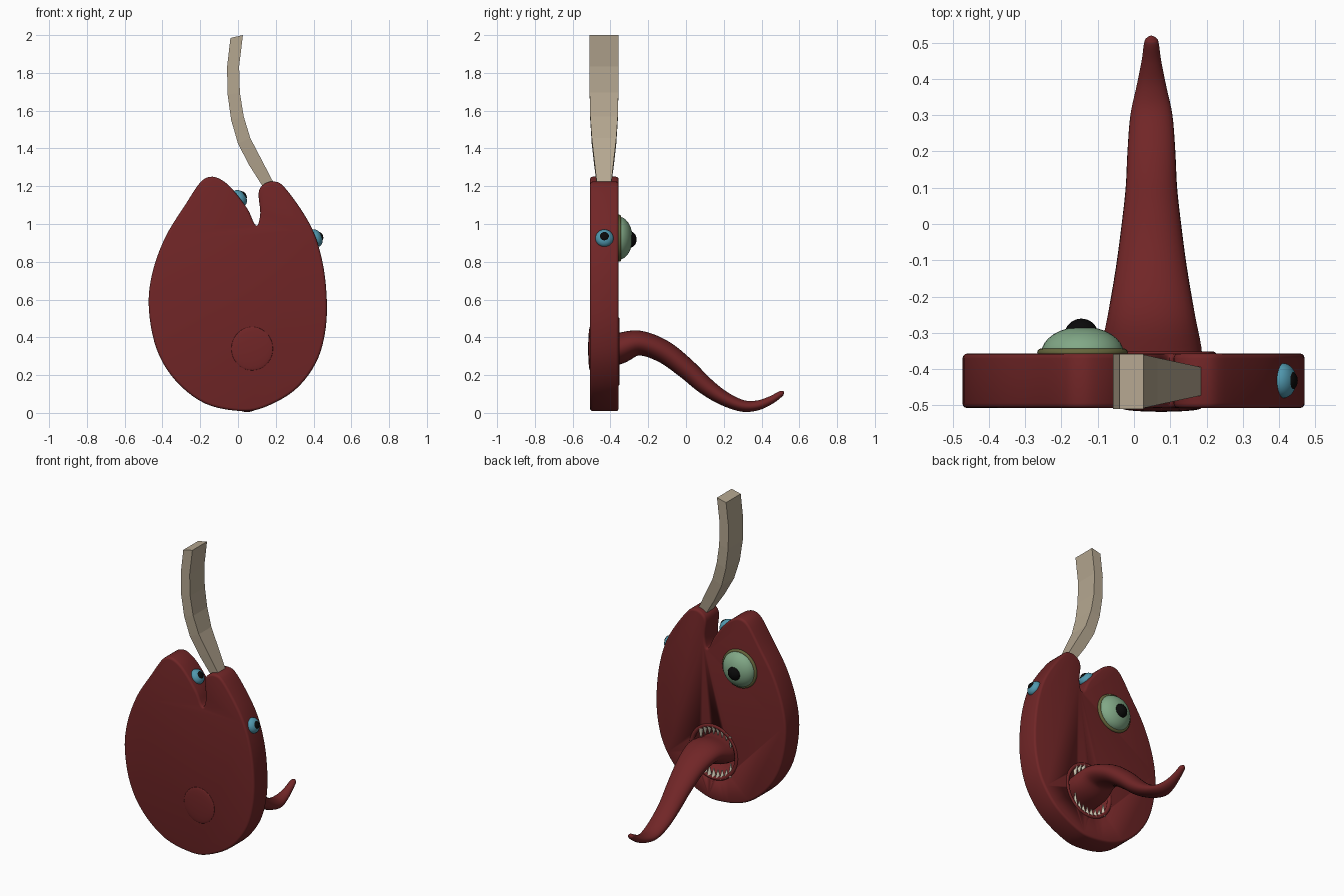
import bpy, bmesh, math
from mathutils import Vector

if "Cube" in bpy.data.objects:
    bpy.data.objects.remove(bpy.data.objects["Cube"])


def material(name, rgb):
    m = bpy.data.materials.new(name)
    m.diffuse_color = (*rgb, 1)
    m.use_nodes = True
    m.node_tree.nodes["Principled BSDF"].inputs["Base Color"].default_value = m.diffuse_color
    return m


RED = material("dark red skin", (0.165, 0.019, 0.02))
BONE = material("tan horn", (0.46, 0.385, 0.28))
TOOTH = material("cream tooth", (0.62, 0.57, 0.45))
GREEN = material("pale green eyeball", (0.22, 0.39, 0.24))
OLIVE = material("olive eyelid", (0.13, 0.13, 0.045))
BLUE = material("blue iris", (0.08, 0.31, 0.42))
BLACK = material("black pupil", (0.003, 0.003, 0.003))


def finish(name, mat, angle=40):
    ob = bpy.context.object
    ob.name = name
    ob.data.materials.clear()
    ob.data.materials.append(mat)
    if angle:
        bpy.ops.object.shade_smooth_by_angle(angle=math.radians(angle))
    return ob


def mesh_object(name, bm, mat, angle=40):
    bmesh.ops.recalc_face_normals(bm, faces=bm.faces)
    me = bpy.data.meshes.new(name)
    bm.to_mesh(me)
    bm.free()
    ob = bpy.data.objects.new(name, me)
    bpy.context.collection.objects.link(ob)
    bpy.ops.object.select_all(action='DESELECT')
    ob.select_set(True)
    bpy.context.view_layer.objects.active = ob
    return finish(name, mat, angle)


def ball(name, loc, scale, mat, normal=(0, 0, 1)):
    """Ellipsoid whose local z points along normal."""
    rot = Vector(normal).to_track_quat('Z', 'Y').to_euler()
    bpy.ops.mesh.primitive_uv_sphere_add(segments=32, ring_count=18, radius=1, location=loc, rotation=rot)
    bpy.context.object.scale = scale
    return finish(name, mat, 60)


def ring(name, loc, major, minor, scale, mat):
    """Torus lying in the xz plane."""
    bpy.ops.mesh.primitive_torus_add(location=loc, rotation=(math.pi / 2, 0, 0), major_radius=major,
                                     minor_radius=minor, major_segments=48, minor_segments=12)
    bpy.context.object.scale = scale
    return finish(name, mat, 60)


def smooth_path(pts, steps, closed=False):
    """Catmull-Rom interpolation through tuples of any size."""
    n, out = len(pts), []
    get = (lambda i: Vector(pts[i % n])) if closed else (lambda i: Vector(pts[min(max(i, 0), n - 1)]))
    for i in range(n if closed else n - 1):
        a, b, c, d = (get(i + k) for k in (-1, 0, 1, 2))
        for s in range(steps):
            t = s / steps
            out.append(0.5 * (2 * b + (c - a) * t + (2 * a - 5 * b + 4 * c - d) * t * t
                              + (3 * b - a - 3 * c + d) * t ** 3))
    return out if closed else out + [get(n - 1)]


def loft(name, rings, mat, angle):
    bm = bmesh.new()
    rows = [[bm.verts.new(p) for p in r] for r in rings]
    n = len(rows[0])
    for a, b in zip(rows, rows[1:]):
        for i in range(n):
            j = (i + 1) % n
            bm.faces.new((a[i], a[j], b[j], b[i]))
    bm.faces.new(rows[0])
    bm.faces.new(rows[-1])
    return mesh_object(name, bm, mat, angle)


# Body: flat apple-shaped slab with a notch in the top
FRONT, BACK = -0.508, -0.357
outline = [(-0.145, 1.25), (-0.09, 1.235), (-0.03, 1.185), (0.05, 1.08), (0.085, 1.005), (0.105, 0.995),
           (0.118, 1.06), (0.109, 1.16), (0.13, 1.205), (0.185, 1.225), (0.25, 1.19), (0.38, 1.0),
           (0.445, 0.81), (0.47, 0.6), (0.46, 0.42), (0.41, 0.26), (0.30, 0.12), (0.14, 0.03),
           (0.01, 0.01), (-0.175, 0.05), (-0.33, 0.17), (-0.43, 0.335), (-0.472, 0.55),
           (-0.455, 0.735), (-0.385, 0.93), (-0.28, 1.10), (-0.20, 1.22)]
bm = bmesh.new()
face = bm.faces.new([bm.verts.new((p.x, FRONT, p.y)) for p in smooth_path(outline, 5, True)])
ext = bmesh.ops.extrude_face_region(bm, geom=[face])
bmesh.ops.translate(bm, vec=(0, BACK - FRONT, 0), verts=[v for v in ext["geom"] if isinstance(v, bmesh.types.BMVert)])
rim = [e for e in bm.edges if abs(e.verts[0].co.y - e.verts[1].co.y) < 1e-5]
bmesh.ops.bevel(bm, geom=rim, offset=0.014, segments=3, profile=0.5, affect='EDGES', clamp_overlap=False)
body = mesh_object("body", bm, RED)

# Mouth: hollow in the back face, with a soft lip and a slight bulge on the other side
MX, MZ = 0.05, 0.325
cutter = ball("mouth_cutter", (MX, BACK, MZ), (0.162, 0.125, 0.17), RED)
cutter.hide_render = True
mod = body.modifiers.new("mouth", 'BOOLEAN')
mod.operation, mod.solver, mod.object = 'DIFFERENCE', 'EXACT', cutter
bpy.ops.object.select_all(action='DESELECT')
body.select_set(True)
bpy.context.view_layer.objects.active = body
bpy.ops.object.modifier_apply(modifier="mouth")
bpy.data.objects.remove(cutter)
ring("lip", (MX, BACK - 0.008, MZ), 0.165, 0.014, (1, 1.03, 1), RED)
ball("mouth_bulge", (0.075, FRONT, 0.34), (0.11, 0.01, 0.115), RED)

# Teeth: two rows with a longer fang at each end
COUNT = 8
for row, side in (("upper", 1), ("lower", -1)):
    for i in range(COUNT):
        t = 2 * i / (COUNT - 1) - 1
        length = 0.085 if abs(t) == 1 else 0.055
        z = MZ + side * (0.168 - 0.035 * t * t - length / 2)
        bpy.ops.mesh.primitive_cone_add(vertices=10, radius1=0.016, radius2=0.003, depth=length,
                                        location=(MX - 0.01 + 0.108 * t, BACK - 0.01, z),
                                        rotation=(math.pi if side > 0 else 0, 0, 0))
        finish(f"{row}_tooth_{i + 1}", TOOTH)

# Tongue: y, z, half width, half thickness
tongue = [(-0.46, 0.325, 0.135, 0.09), (-0.36, 0.34, 0.14, 0.083), (-0.25, 0.37, 0.12, 0.066),
          (-0.12, 0.325, 0.098, 0.06), (0.0, 0.235, 0.082, 0.054), (0.1, 0.145, 0.071, 0.047),
          (0.2, 0.077, 0.066, 0.038), (0.3, 0.037, 0.058, 0.031), (0.38, 0.04, 0.041, 0.026),
          (0.45, 0.068, 0.027, 0.021), (0.5, 0.1, 0.02, 0.016), (0.512, 0.108, 0.013, 0.01),
          (0.518, 0.112, 0.003, 0.003)]
path = smooth_path(tongue, 5)
rings = []
for i, p in enumerate(path):
    a, b = path[max(i - 1, 0)], path[min(i + 1, len(path) - 1)]
    up = Vector((0, a[1] - b[1], b[0] - a[0])).normalized()
    centre = Vector((0.048, p[0], p[1]))
    rings.append([centre + Vector((p[2] * math.cos(k * math.tau / 28), 0, 0)) + up * p[3] * math.sin(k * math.tau / 28)
                  for k in range(28)])
loft("tongue", rings, RED, 60)

# Horn: left x, left z, right x, right z, half depth
horn = [(0.15, 1.16, 0.215, 1.17, 0.036), (0.127, 1.205, 0.19, 1.215, 0.038), (0.06, 1.31, 0.125, 1.34, 0.052),
        (0.0, 1.425, 0.065, 1.455, 0.065), (-0.036, 1.55, 0.03, 1.57, 0.073), (-0.055, 1.685, 0.01, 1.695, 0.076),
        (-0.058, 1.83, 0.006, 1.835, 0.076), (-0.04, 1.985, 0.026, 2.0, 0.076)]
loft("horn", [[(a, -0.434 - h, b), (c, -0.434 - h, d), (c, -0.434 + h, d), (a, -0.434 + h, b)]
              for a, b, c, d, h in horn], BONE, 0)

# Large eye on the face
ring("large_eyelid", (-0.142, BACK + 0.002, 0.925), 0.113, 0.012, (1, 1, 1), OLIVE)
ball("large_eyeball", (-0.142, BACK, 0.925), (0.114, 0.074, 0.114), GREEN)
ball("large_pupil", (-0.145, -0.308, 0.918), (0.047, 0.047, 0.047), BLACK)

# Small eyes set into the rim
for name, x, z, n in (("side", 0.412, 0.925, (0.93, 0, 0.36)), ("notch", 0.008, 1.137, (0.8, 0, 0.6))):
    c, n = Vector((x, -0.432, z)), Vector(n).normalized()
    ball(name + "_eyeball", c, (0.048, 0.048, 0.034), BLUE, n)
    ball(name + "_pupil", c + n * 0.02, (0.027, 0.027, 0.02), BLACK, n)
